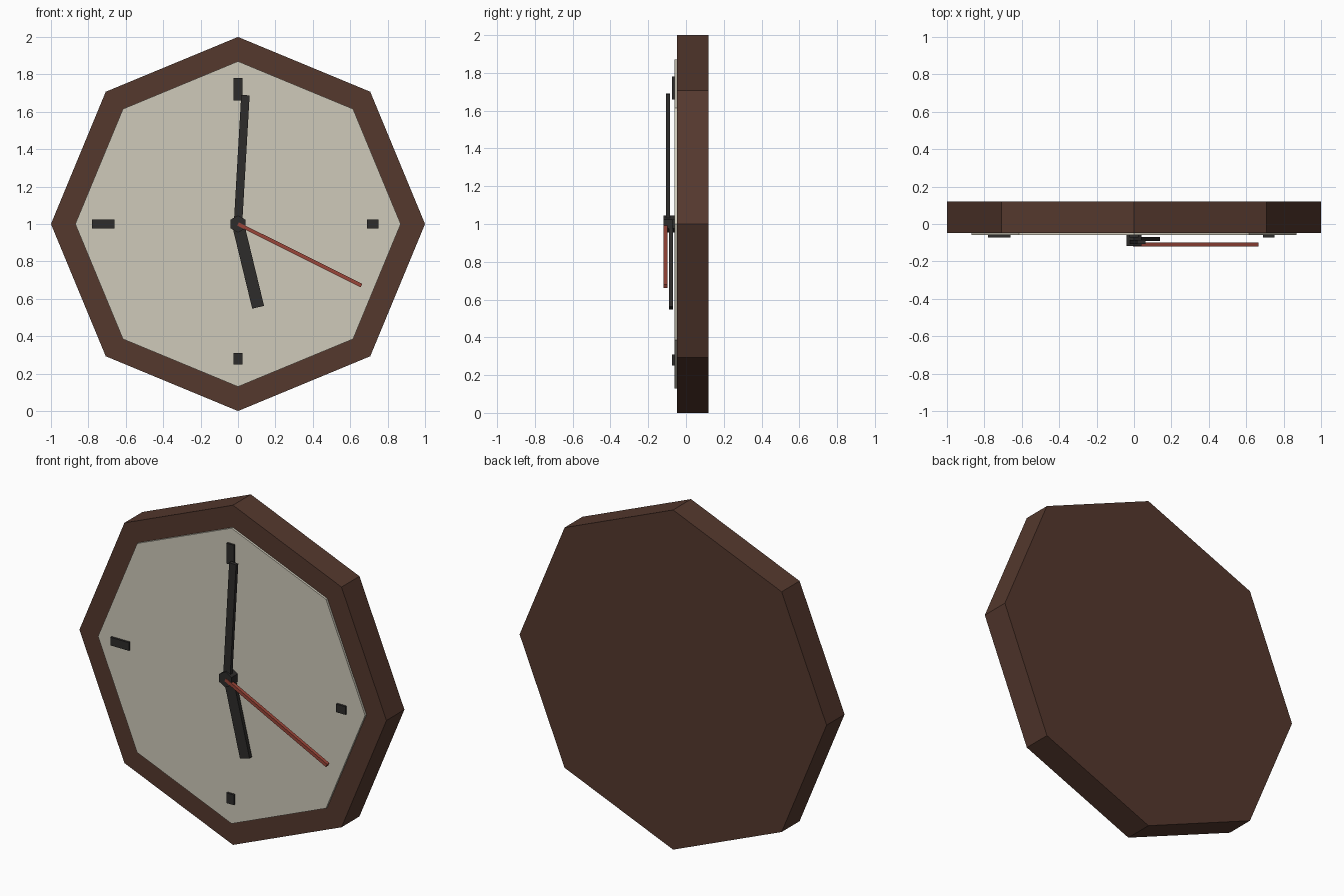
import bpy, bmesh
from math import sin, cos, pi, radians
from mathutils import Matrix, Vector

if "Cube" in bpy.data.objects:
    bpy.data.objects.remove(bpy.data.objects["Cube"])


def material(name, rgb):
    m = bpy.data.materials.new(name)
    m.diffuse_color = (*rgb, 1)
    m.use_nodes = True
    m.node_tree.nodes["Principled BSDF"].inputs["Base Color"].default_value = m.diffuse_color
    return m


WOOD = material("wood", (0.09, 0.04, 0.027))
CREAM = material("cream", (0.62, 0.59, 0.49))
BLACK = material("black", (0.027, 0.025, 0.024))
RED = material("red", (0.32, 0.06, 0.04))


def slab(name, outline, y0, y1, mat):
    """Extrude an (x, z) outline, relative to the dial centre, from y0 to y1."""
    bm = bmesh.new()
    face = bm.faces.new([bm.verts.new((x, y0, z + 1)) for x, z in outline])
    ext = bmesh.ops.extrude_face_region(bm, geom=[face])
    verts = [v for v in ext["geom"] if isinstance(v, bmesh.types.BMVert)]
    bmesh.ops.translate(bm, verts=verts, vec=(0, y1 - y0, 0))
    bmesh.ops.recalc_face_normals(bm, faces=bm.faces)
    mesh = bpy.data.meshes.new(name)
    bm.to_mesh(mesh)
    bm.free()
    mesh.materials.append(mat)
    ob = bpy.data.objects.new(name, mesh)
    bpy.context.collection.objects.link(ob)
    return ob


def polygon(sides, r):
    return [(r * sin(2 * pi * i / sides), r * cos(2 * pi * i / sides)) for i in range(sides)]


def bar(start, end, width, degrees):
    """Rectangle lying along a clockwise direction measured from twelve o'clock."""
    rot = Matrix.Rotation(-radians(degrees), 2)
    w = width / 2
    return [tuple(rot @ Vector(p)) for p in ((-w, start), (w, start), (w, end), (-w, end))]


# Octagonal case and dial
slab("case", polygon(8, 1.0), -0.047, 0.12, WOOD)
slab("dial", polygon(8, 0.87), -0.06, -0.04, CREAM)

# Hour markers: long at twelve and nine, short at three and six
for name, angle, start, end in (("twelve", 0, 0.66, 0.78), ("three", 90, 0.69, 0.75),
                                ("six", 180, 0.25 + 0.44, 0.75), ("nine", 270, 0.66, 0.78)):
    slab("marker_" + name, bar(start, end, 0.048, angle), -0.073, -0.055, BLACK)

# Hands, stacked towards the front, and the hexagonal hub
slab("hour_hand", bar(0, 0.458, 0.065, 166.4), -0.091, -0.069, BLACK)
slab("minute_hand", bar(0, 0.69, 0.045, 3.3), -0.107, -0.086, BLACK)
slab("second_hand", bar(0, 0.738, 0.02, 116.5), -0.12, -0.099, RED)
slab("hub", polygon(6, 0.046), -0.118, -0.055, BLACK)
